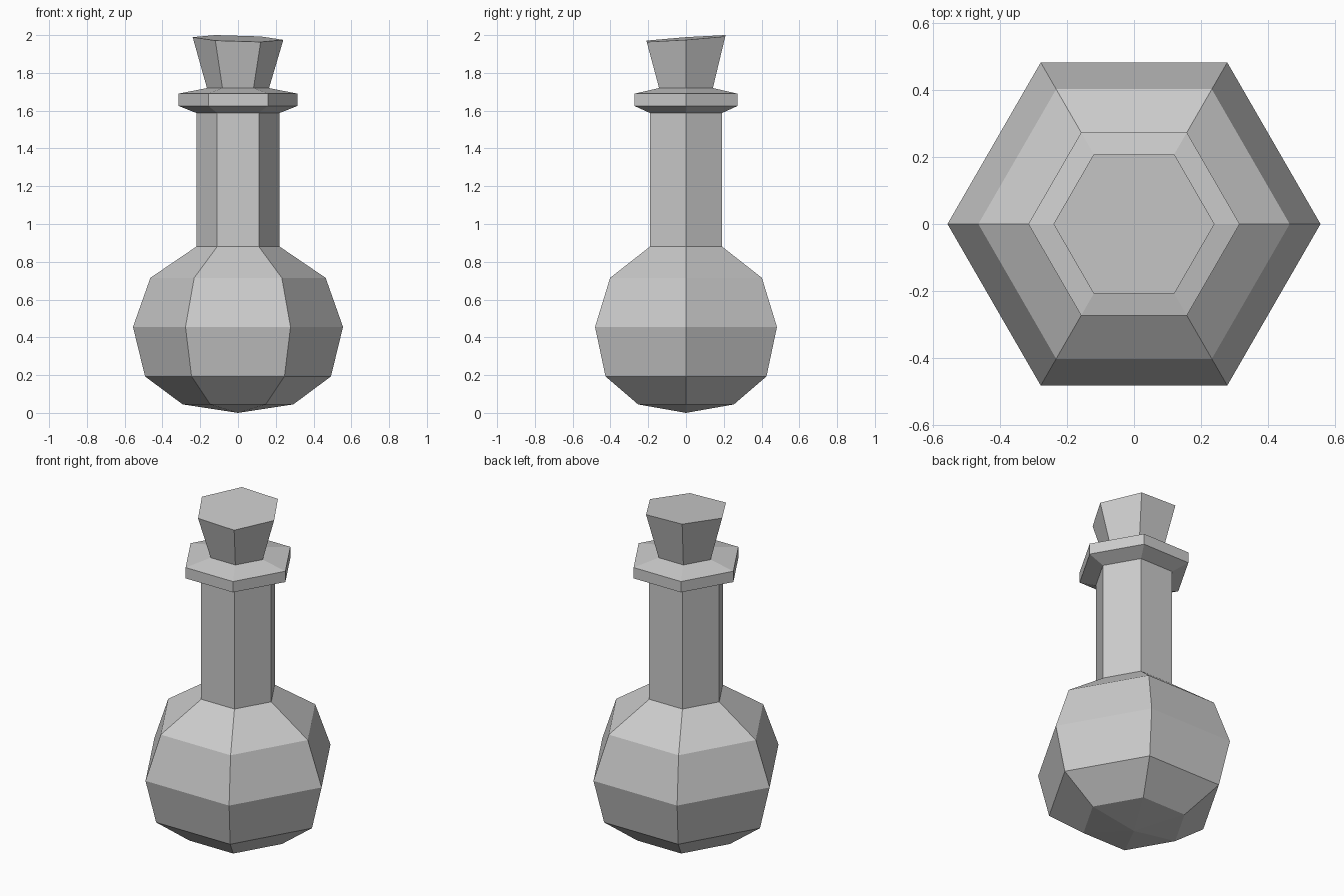
import bpy, bmesh, math

if "Cube" in bpy.data.objects:
    bpy.data.objects.remove(bpy.data.objects["Cube"])

SIDES = 6


def lathe(name, profile, tilt=(0, 0)):
    """Six-sided turned solid from (radius, z) points; tilt slopes the last ring."""
    bm = bmesh.new()
    rings = []
    for i, (r, z) in enumerate(profile):
        if r == 0:
            rings.append([bm.verts.new((0, 0, z))] * SIDES)
            continue
        ring = []
        for k in range(SIDES):
            a = 2 * math.pi * k / SIDES
            x, y = r * math.cos(a), r * math.sin(a)
            dz = x * tilt[0] + y * tilt[1] if i == len(profile) - 1 else 0
            ring.append(bm.verts.new((x, y, z + dz)))
        rings.append(ring)
    for lo, hi in zip(rings, rings[1:]):
        for k in range(SIDES):
            n = (k + 1) % SIDES
            bm.faces.new(dict.fromkeys((lo[k], lo[n], hi[n], hi[k])))
    # Cap open ends
    for ring in (rings[0], rings[-1]):
        if len(set(ring)) > 1:
            bm.faces.new(ring)
    bmesh.ops.recalc_face_normals(bm, faces=bm.faces)
    mesh = bpy.data.meshes.new(name)
    bm.to_mesh(mesh)
    bm.free()
    obj = bpy.data.objects.new(name, mesh)
    bpy.context.collection.objects.link(obj)
    return obj


# Round-bellied flask with straight neck and flared lip
lathe("flask", [(0, 0), (0.293, 0.045), (0.492, 0.193), (0.556, 0.455),
                (0.464, 0.715), (0.221, 0.88), (0.221, 1.588),
                (0.315, 1.625), (0.315, 1.69), (0.163, 1.72)])

# Tapered stopper with slanted top
lathe("stopper", [(0.163, 1.715), (0.24, 1.982)], tilt=(-0.03, 0.07))
